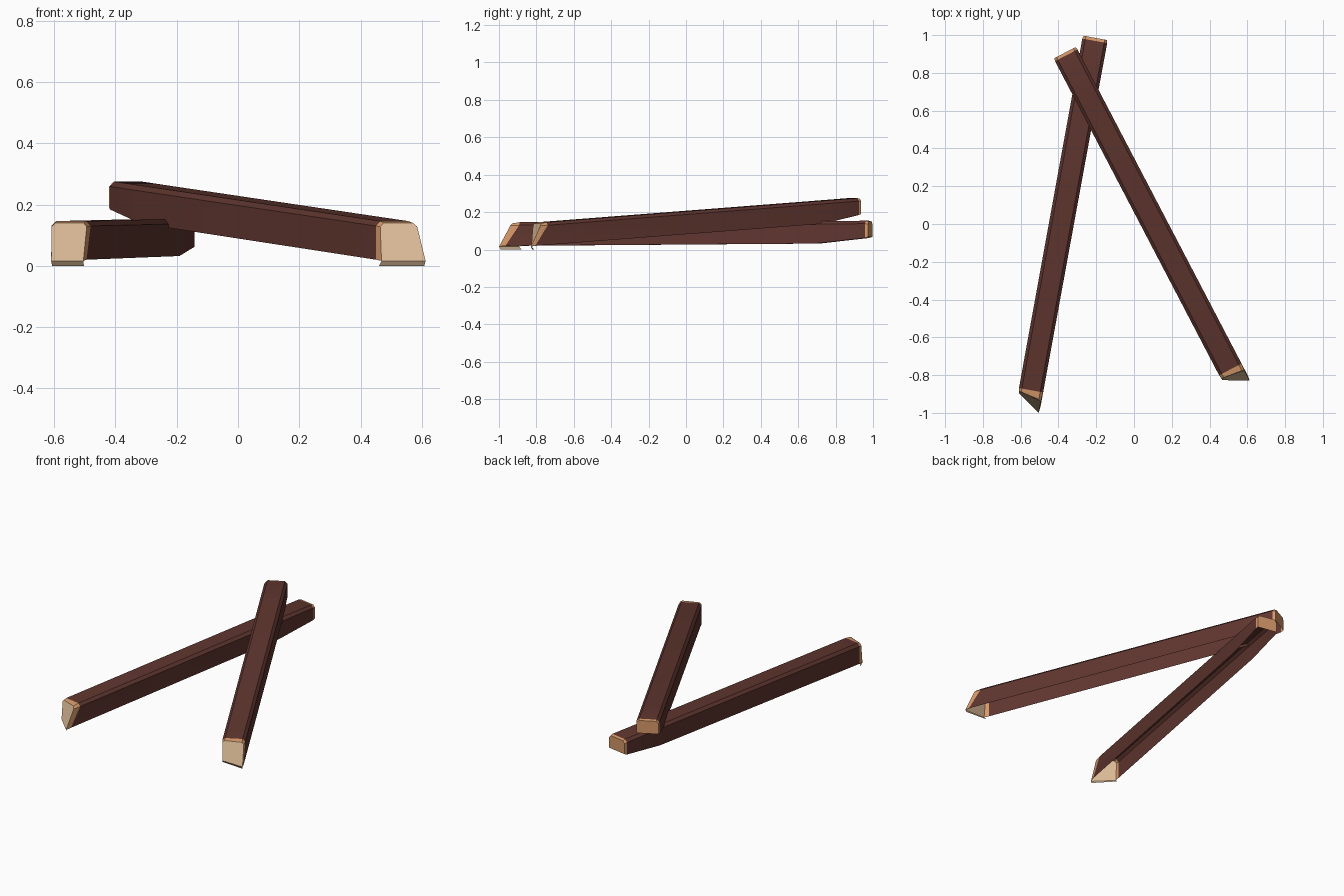
import bpy, bmesh, math
from mathutils import Vector

if "Cube" in bpy.data.objects:
    bpy.data.objects.remove(bpy.data.objects["Cube"])


def mat(name, col):
    m = bpy.data.materials.new(name)
    m.diffuse_color = (*col, 1)
    m.use_nodes = True
    m.node_tree.nodes["Principled BSDF"].inputs["Base Color"].default_value = m.diffuse_color
    return m


MATS = [mat("dark_bark", (0.115, 0.036, 0.028)),
        mat("orange_wood", (0.68, 0.32, 0.145)),
        mat("pale_wood", (0.76, 0.53, 0.33))]
BARK, ORANGE, PALE = 0, 1, 2


def section(w, z0, z1, c):
    """Hollow profile, open below: right wall, chamfered top, left wall."""
    return [(w, z0), (w, z1 - c), (w - c, z1), (c - w, z1), (-w, z1 - c), (-w, z0)]


def stick(name, front, back, w, stations, tip):
    """stations: (distance, half width, bottom, top, chamfer); tip: cut length TL, TR, BL, BR."""
    a, b = Vector(front), Vector(back)
    d = (b - a).normalized()
    right = Vector((d.y, -d.x))
    bm = bmesh.new()

    def vert(u, z, s):
        p = a + d * s + right * u
        return bm.verts.new((p.x, p.y, z))

    def cut(u, z, z1):
        tl, tr, bl, br = tip
        fu, fz = (u + w) / (2 * w), z / z1
        return -((tl * (1 - fu) + tr * fu) * fz + (bl * (1 - fu) + br * fu) * (1 - fz))

    # oblique cut tip, longest at its lower right corner
    _, _, z0, z1, c = stations[0]
    pts = section(w - 0.004, 0.018, z1 - 0.006, 0.012)
    rings = [[vert(u, z, cut(u, z, z1)) for u, z in pts]]
    # body, tapered underside, back end
    for k, (s, hw, z0, z1, c) in enumerate(stations):
        pts = section(hw, z0, z1, c)
        # the right wall follows the slanted cut
        rings.append([vert(u, z, s - (0.075 if k == 0 and i == 0 else 0))
                      for i, (u, z) in enumerate(pts)])

    last = len(rings) - 2
    for k in range(len(rings) - 1):
        r, q = rings[k], rings[k + 1]
        for i in range(5):
            f = bm.faces.new((r[i + 1], r[i], q[i], q[i + 1]))
            f.material_index = ORANGE if k in (0, last) else BARK
    # cut face with a small lip turned under it, and the back cap
    bm.faces.new(rings[0]).material_index = PALE
    lip = [vert(u, 0.002, cut(u, 0.002, z1) + 0.018) for u in (0.004 - w, w - 0.004)]
    bm.faces.new((lip[0], lip[1], rings[0][0], rings[0][5])).material_index = PALE
    bm.faces.new(rings[-1][::-1]).material_index = ORANGE
    low = min(v.co.z for v in bm.verts)
    for v in bm.verts:
        v.co.z -= low

    me = bpy.data.meshes.new(name)
    bm.to_mesh(me)
    bm.free()
    for m in MATS:
        me.materials.append(m)
    ob = bpy.data.objects.new(name, me)
    bpy.context.collection.objects.link(ob)
    bpy.context.view_layer.objects.active = ob
    ob.select_set(True)
    bpy.ops.object.shade_smooth_by_angle(angle=math.radians(30))
    ob.select_set(False)


# stick lying flat
stick("lower_stick", (-0.545, -0.88), (-0.205, 0.985), 0.065,
      [(0, 0.065, 0.022, 0.148, 0.016), (1.61, 0.066, 0.034, 0.155, 0.016),
       (1.88, 0.067, 0.064, 0.156, 0.016), (1.896, 0.063, 0.070, 0.151, 0.014)],
      (0.015, 0.040, 0.025, 0.123))

# stick resting across it, rising to the back
stick("upper_stick", (0.51, -0.77), (-0.365, 0.905), 0.067,
      [(0, 0.067, 0.022, 0.148, 0.016), (1.66, 0.067, 0.140, 0.262, 0.016),
       (1.876, 0.067, 0.186, 0.277, 0.016), (1.892, 0.063, 0.193, 0.273, 0.014)],
      (0.020, 0.032, 0.030, 0.112))
